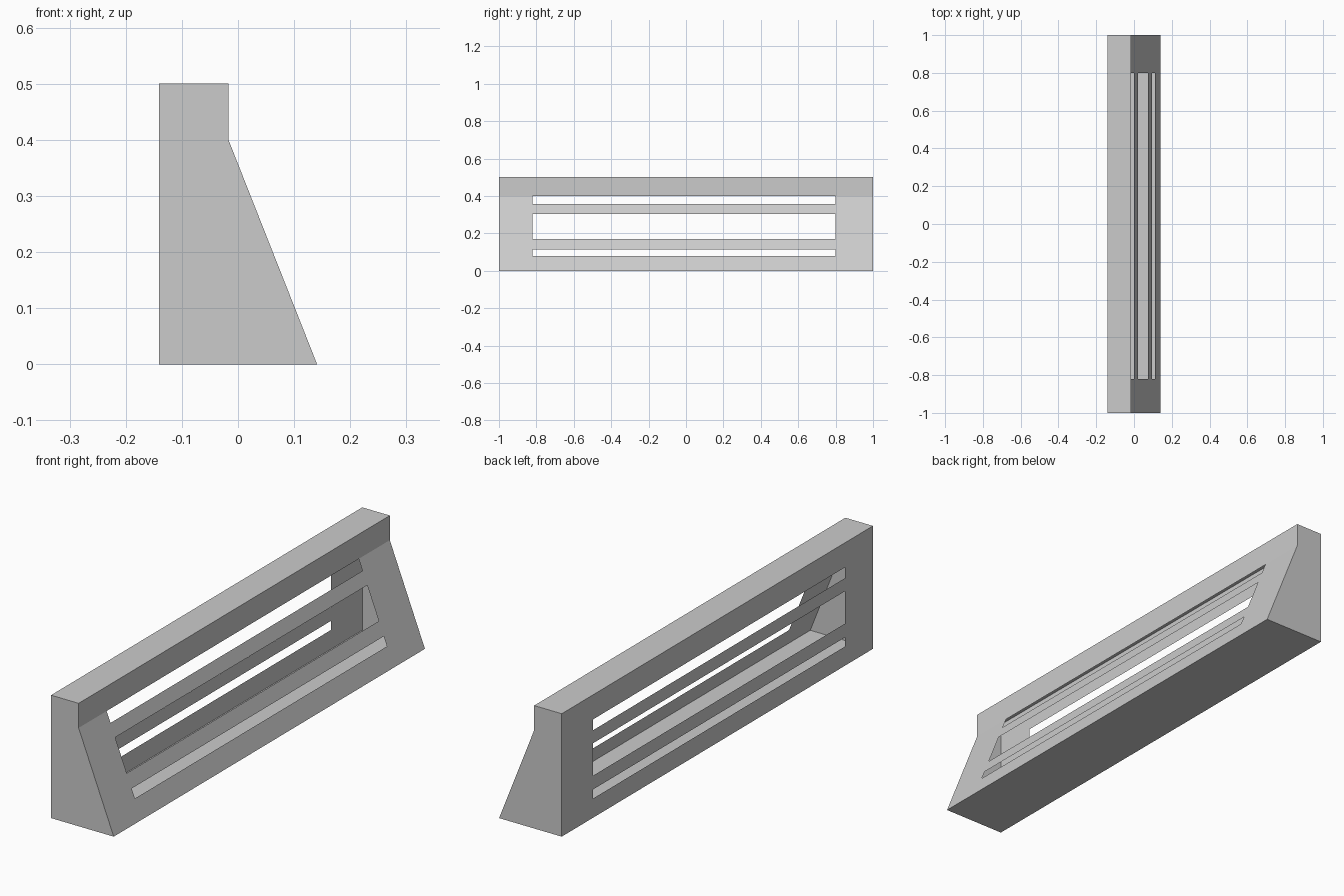
import bpy
import bmesh

if "Cube" in bpy.data.objects:
    bpy.data.objects.remove(bpy.data.objects["Cube"])

# Break lines of the slotted panels
YS = [-1.0, -0.82, 0.80, 1.0]
ZS = [0.0, 0.078, 0.115, 0.171, 0.303, 0.356, 0.40, 0.50]
SLOT_ROWS = {1, 3, 5}
BACK_X, TOE_X, LIP_X = -0.141, 0.141, -0.017


def back_x(z):
    return BACK_X


def front_x(z):
    # sloped up to the lip, then vertical
    return TOE_X + (LIP_X - TOE_X) * min(z / 0.40, 1.0)


bm = bmesh.new()


def quad(*points):
    bm.faces.new([bm.verts.new(p) for p in points])


# Thin panels on both long sides, with three open slots each
for side in (back_x, front_x):
    for row, (z0, z1) in enumerate(zip(ZS, ZS[1:])):
        for col, (y0, y1) in enumerate(zip(YS, YS[1:])):
            if col == 1 and row in SLOT_ROWS:
                continue
            quad((side(z0), y0, z0), (side(z0), y1, z0),
                 (side(z1), y1, z1), (side(z1), y0, z1))

# End walls
for y in (YS[0], YS[-1]):
    for z0, z1 in zip(ZS, ZS[1:]):
        quad((back_x(z0), y, z0), (front_x(z0), y, z0),
             (front_x(z1), y, z1), (back_x(z1), y, z1))

# Floor and top
for z in (ZS[0], ZS[-1]):
    for y0, y1 in zip(YS, YS[1:]):
        quad((back_x(z), y0, z), (front_x(z), y0, z),
             (front_x(z), y1, z), (back_x(z), y1, z))

# Weld into one hollow shell
bmesh.ops.remove_doubles(bm, verts=bm.verts[:], dist=1e-5)
bmesh.ops.recalc_face_normals(bm, faces=bm.faces[:])

mesh = bpy.data.meshes.new("slotted_barrier")
bm.to_mesh(mesh)
bm.free()
barrier = bpy.data.objects.new("slotted_barrier", mesh)
bpy.context.collection.objects.link(barrier)
